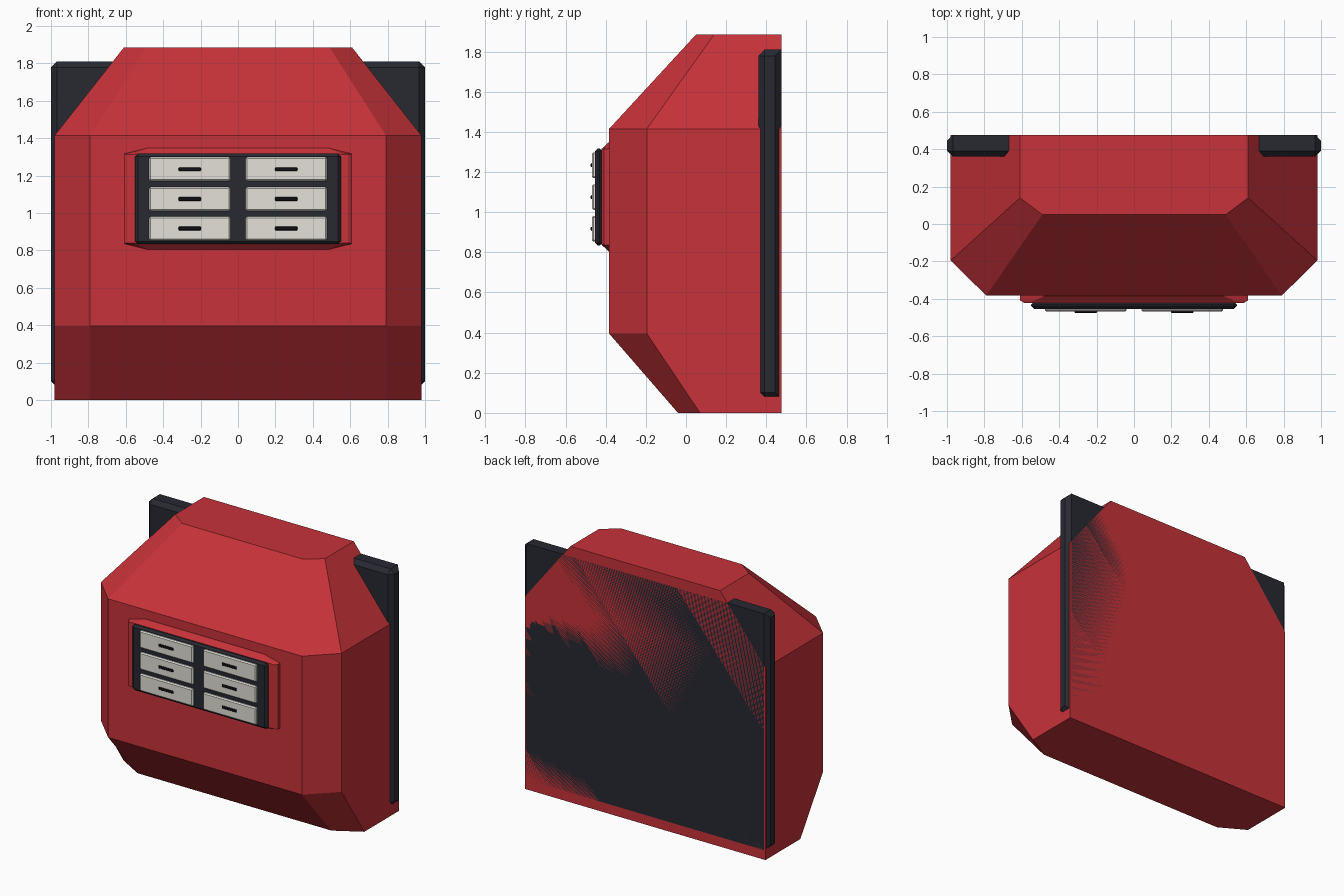
import bpy
import bmesh

cube = bpy.data.objects.get("Cube")
if cube:
    bpy.data.objects.remove(cube, do_unlink=True)


def material(name, rgb):
    m = bpy.data.materials.new(name)
    m.use_nodes = True
    m.diffuse_color = (*rgb, 1)
    m.node_tree.nodes["Principled BSDF"].inputs["Base Color"].default_value = (*rgb, 1)
    return m


RED = material("red", (0.57, 0.032, 0.041))
CHARCOAL = material("charcoal", (0.021, 0.022, 0.031))
CREAM = material("cream", (0.77, 0.75, 0.69))
BLACK = material("black", (0.007, 0.007, 0.009))


def finish(name, bm, mat):
    bmesh.ops.recalc_face_normals(bm, faces=bm.faces)
    me = bpy.data.meshes.new(name)
    bm.to_mesh(me)
    bm.free()
    me.materials.append(mat)
    ob = bpy.data.objects.new(name, me)
    bpy.context.collection.objects.link(ob)
    return ob


def loft(name, rings, mat):
    """Skin a stack of equal-length point rings and cap both ends."""
    bm = bmesh.new()
    loops = [[bm.verts.new(p) for p in ring] for ring in rings]
    n = len(loops[0])
    for a, b in zip(loops, loops[1:]):
        for i in range(n):
            j = (i + 1) % n
            bm.faces.new((a[i], a[j], b[j], b[i]))
    bm.faces.new(loops[0])
    bm.faces.new(loops[-1])
    return finish(name, bm, mat)


def box(name, low, high, bevel, mat, sharp=lambda a, b: False):
    """Box between two corners; edges are chamfered unless sharp(a, b)."""
    bm = bmesh.new()
    bmesh.ops.create_cube(bm, size=1)
    for v in bm.verts:
        v.co = [h if c > 0 else l for c, l, h in zip(v.co, low, high)]
    edges = [e for e in bm.edges if not sharp(e.verts[0].co, e.verts[1].co)]
    bmesh.ops.bevel(bm, geom=edges, offset=bevel, segments=1, affect='EDGES')
    return finish(name, bm, mat)


# Main body: half-octagon plan, tapered at top and bottom
BACK = 0.475


def body_ring(z, side_x, side_y, front_x, front_y):
    half = [(side_x, BACK), (side_x, side_y), (front_x, front_y)]
    return [(x, y, z) for x, y in half] + [(-x, y, z) for x, y in reversed(half)]


loft("body", [
    body_ring(0.0, 0.98, 0.07, 0.79, -0.04),
    body_ring(0.395, 0.98, -0.195, 0.79, -0.383),
    body_ring(1.415, 0.98, -0.195, 0.79, -0.383),
    body_ring(1.885, 0.61, 0.14, 0.49, 0.05),
], RED)

# Back panel, flush with the back of the body; its top and bottom rear edges stay square
box("back_panel", (-1, 0.36, 0.07), (1, BACK, 1.81), 0.031, CHARCOAL,
    sharp=lambda a, b: min(a.y, b.y) > 0.4 and a.z == b.z)

# Raised mount for the drawers
MID_Z = 1.076


def mount_ring(y, side_x, side_z, top_x, top_z):
    quarter = [(side_x, side_z), (top_x, top_z)]
    right = [(x, -z) for x, z in reversed(quarter)] + quarter
    pts = right + [(-x, z) for x, z in reversed(right)]
    return [(x, y, MID_Z + z) for x, z in pts]


loft("drawer_mount", [
    mount_ring(-0.36, 0.61, 0.24, 0.48, 0.275),
    mount_ring(-0.385, 0.61, 0.24, 0.48, 0.272),
    mount_ring(-0.408, 0.61, 0.239, 0.53, 0.25),
    mount_ring(-0.422, 0.587, 0.236, 0.55, 0.238),
], RED)

# Drawer cabinet frame
box("drawer_frame", (-0.55, -0.454, 0.833), (0.55, -0.415, 1.317), 0.015, CHARCOAL)

# Two columns of three drawers with handles
for col, x in (("right", -0.258), ("left", 0.258)):
    for row, z in (("lower", 0.917), ("middle", 1.075), ("upper", 1.234)):
        box(f"{row}_{col}_drawer", (x - 0.217, -0.469, z - 0.064),
            (x + 0.217, -0.44, z + 0.064), 0.008, CREAM)
        box(f"{row}_{col}_handle", (x - 0.06, -0.475, z - 0.01),
            (x + 0.06, -0.46, z + 0.01), 0.004, BLACK)
